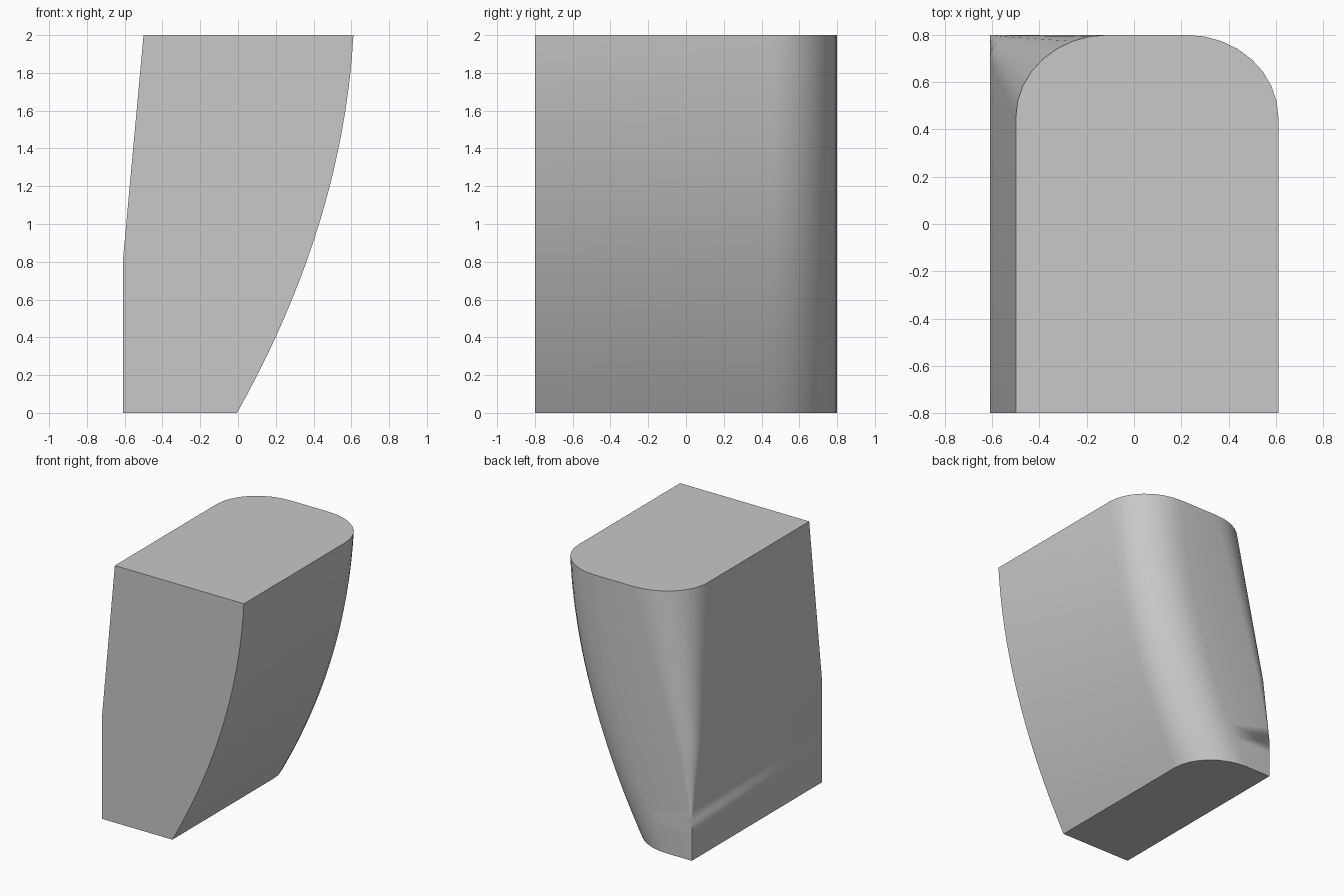
import bpy
import bmesh
from math import sin, cos, pi, radians

cube = bpy.data.objects.get("Cube")
if cube:
    bpy.data.objects.remove(cube)

HEIGHT, DEPTH = 2.0, 0.8          # full height, half depth
CORNER_X, CORNER_Y = 0.39, 0.35   # elliptical rounding of the back corners
STEPS = 8                         # segments per rounded corner
SHARP_BELOW, SLANT_FROM = 0.3, 0.8


def right_edge(z):
    """Bulging side: leaves the base at a slant and ends almost upright."""
    return -0.005 + 0.56 * z - 0.126 * z * z


def left_edge(z):
    """Straight side: upright below, leaning inwards above."""
    return -0.61 + 0.11 * max(0, z - SLANT_FROM) / (HEIGHT - SLANT_FROM)


def corner(x, side, scale):
    """Quarter ellipse from the side (x) round to the back."""
    points = []
    for i in range(STEPS + 1):
        a = pi / 2 * i / STEPS
        points.append((x - side * scale * CORNER_X * (1 - cos(a)),
                       DEPTH - scale * CORNER_Y * (1 - sin(a))))
    return points


def section(z):
    """Horizontal outline, counter-clockwise from the front left."""
    left, right = left_edge(z), right_edge(z)
    fade = max(0, z - SHARP_BELOW) / (HEIGHT - SHARP_BELOW)
    outline = [(left, -DEPTH), (right, -DEPTH)]
    outline += corner(right, 1, 1)
    outline += reversed(corner(left, -1, fade))
    return outline


# Body lofted through stacked sections
bm = bmesh.new()
levels = [HEIGHT * i / 20 for i in range(21)]
rings = [[bm.verts.new((x, y, z)) for x, y in section(z)] for z in levels]
for low, high in zip(rings, rings[1:]):
    for i in range(len(low)):
        j = (i + 1) % len(low)
        bm.faces.new((low[i], low[j], high[j], high[i]))

# Flat base and top
bm.faces.new(list(reversed(rings[0])))
bm.faces.new(rings[-1])
bmesh.ops.remove_doubles(bm, verts=bm.verts[:], dist=0.0005)
bmesh.ops.recalc_face_normals(bm, faces=bm.faces[:])

mesh = bpy.data.meshes.new("tapered_block")
bm.to_mesh(mesh)
bm.free()
block = bpy.data.objects.new("tapered_block", mesh)
bpy.context.collection.objects.link(block)

# Plain grey finish
grey = bpy.data.materials.new("light_grey")
grey.use_nodes = True
colour = (0.58, 0.58, 0.58, 1)
grey.diffuse_color = colour
grey.node_tree.nodes["Principled BSDF"].inputs["Base Color"].default_value = colour
mesh.materials.append(grey)

bpy.ops.object.select_all(action="DESELECT")
block.select_set(True)
bpy.context.view_layer.objects.active = block
bpy.ops.object.shade_smooth_by_angle(angle=radians(30))
